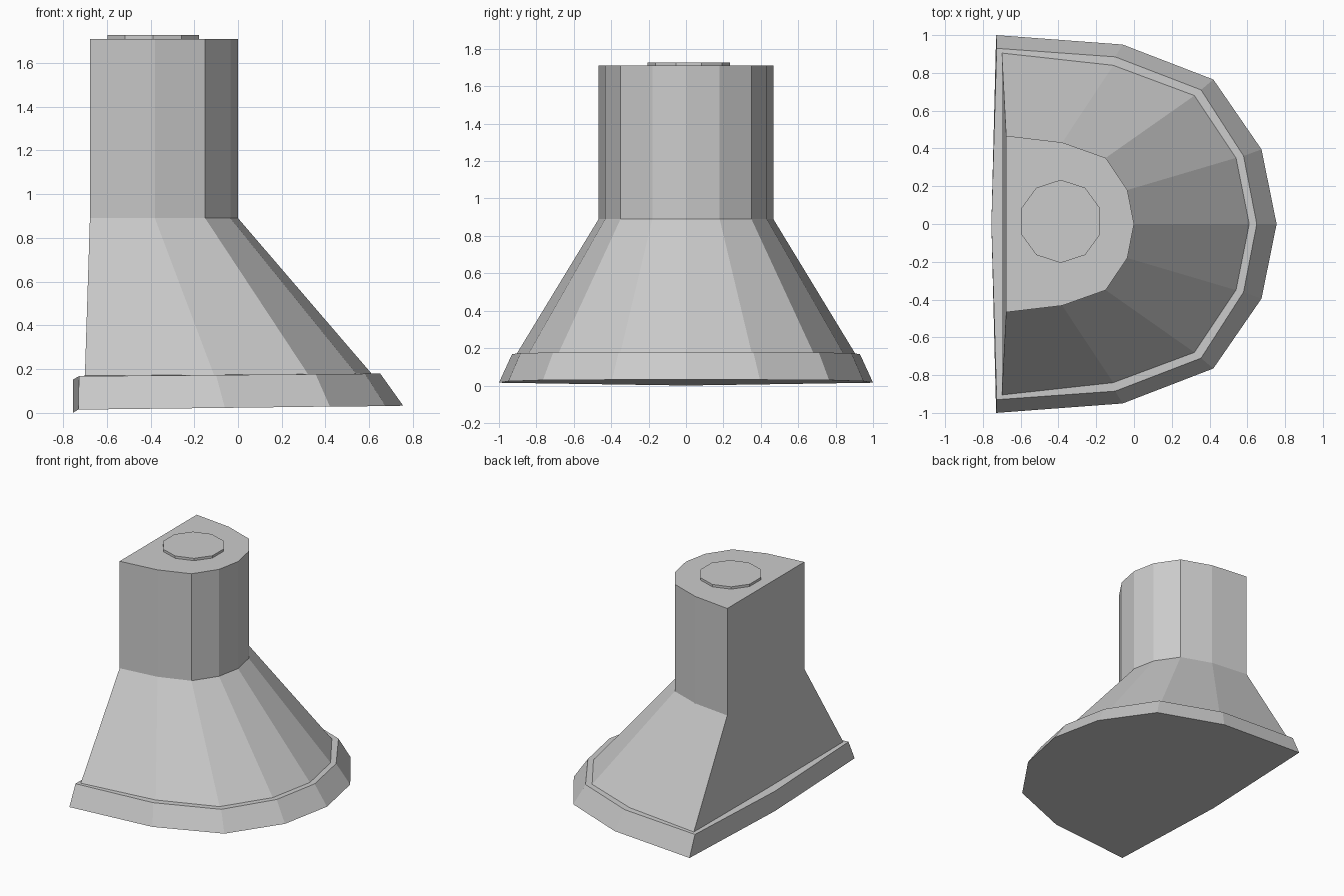
import bpy, bmesh, math

if "Cube" in bpy.data.objects:
    bpy.data.objects.remove(bpy.data.objects["Cube"])

# Half outlines from back middle, round the +y side, to the front middle: (x, y, z)
RIM_LOW = [(-0.755, 0, 0.0), (-0.73, 1.0, 0.015), (-0.06, 0.95, 0.023),
           (0.42, 0.765, 0.029), (0.675, 0.395, 0.031), (0.755, 0, 0.033)]
RIM_TOP = [(-0.755, 0, 0.152), (-0.727, 0.93, 0.168), (-0.10, 0.885, 0.173),
           (0.355, 0.71, 0.177), (0.58, 0.36, 0.179), (0.65, 0, 0.18)]
LEDGE = [(-0.70, 0, 0.165), (-0.70, 0.905, 0.17), (-0.11, 0.84, 0.174),
         (0.32, 0.68, 0.177), (0.54, 0.35, 0.179), (0.61, 0, 0.18)]
NECK = [(-0.677, 0, 0.89), (-0.677, 0.467, 0.89), (-0.38, 0.432, 0.89),
        (-0.15, 0.35, 0.89), (-0.035, 0.18, 0.89), (0, 0, 0.89)]
FLUE_TOP = [(x, y, 1.71) for x, y, z in NECK]


def loft(name, halves, cap_low=False, cap_top=False):
    """Mirror each half outline into a closed ring and skin the rings."""
    bm = bmesh.new()
    rings = []
    for half in halves:
        ring = half + [(x, -y, z) for x, y, z in reversed(half[1:-1])]
        rings.append([bm.verts.new(p) for p in ring])
    for a, b in zip(rings, rings[1:]):
        n = len(a)
        for i in range(n):
            j = (i + 1) % n
            # rings run clockwise seen from above
            bm.faces.new((a[j], a[i], b[i], b[j]))
    if cap_low:
        bm.faces.new(rings[0])
    if cap_top:
        bm.faces.new(rings[-1][::-1])
    mesh = bpy.data.meshes.new(name)
    bm.to_mesh(mesh)
    bm.free()
    obj = bpy.data.objects.new(name, mesh)
    bpy.context.collection.objects.link(obj)
    return obj


# Flared rim with closed underside and narrow ledge
loft("base_rim", [RIM_LOW, RIM_TOP, LEDGE], cap_low=True)

# Tapering hood continuing into the straight flue
loft("hood_and_flue", [LEDGE, NECK, FLUE_TOP], cap_top=True)

# Low ten-sided outlet collar on the flue
bpy.ops.mesh.primitive_cylinder_add(vertices=10, radius=0.22, depth=0.02,
                                    location=(-0.388, 0.014, 1.718))
collar = bpy.context.object
collar.name = "outlet_collar"
